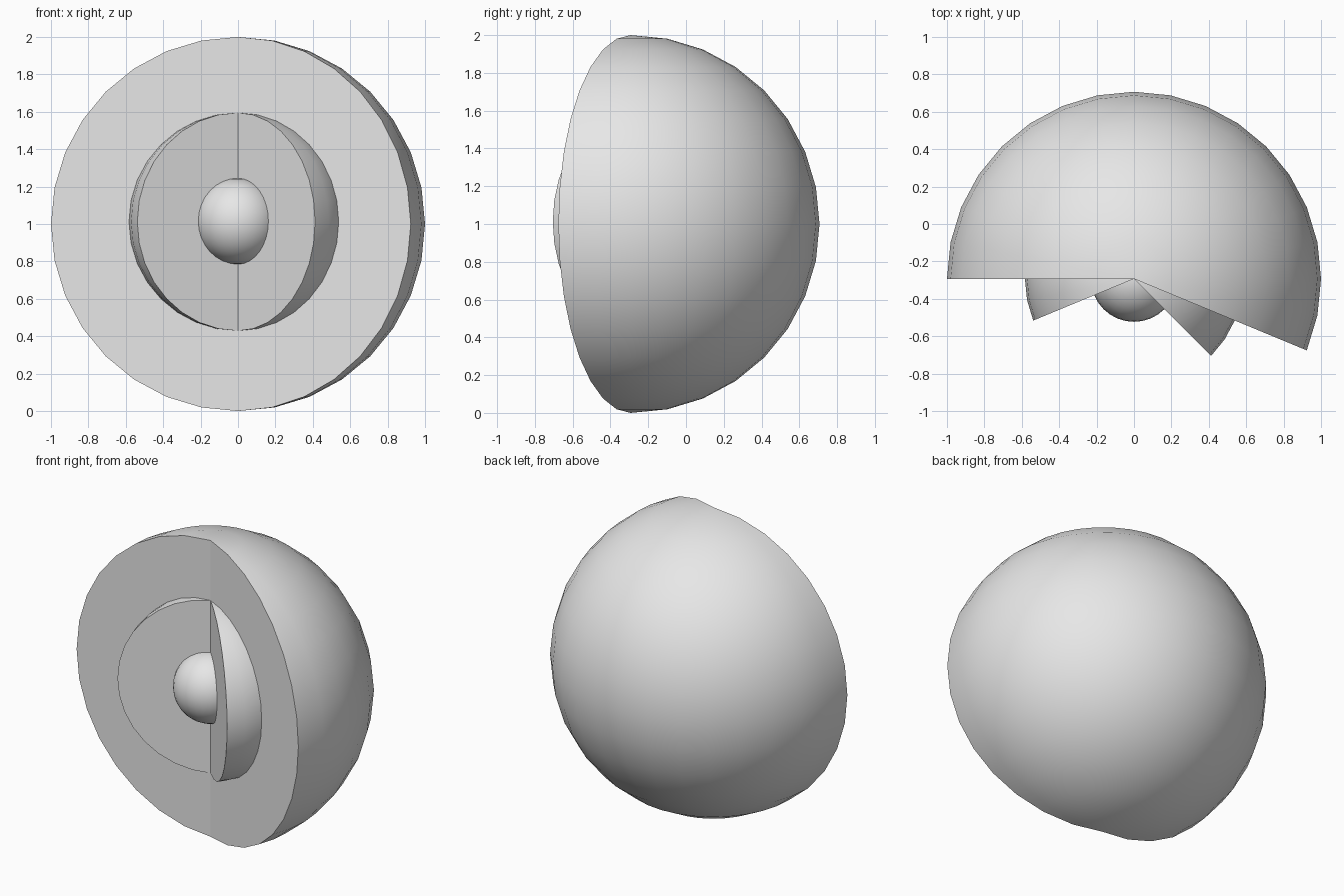
import bpy, bmesh
from math import sin, cos, pi, radians

cube = bpy.data.objects.get("Cube")
if cube:
    bpy.data.objects.remove(cube)

SEGMENTS, RINGS = 32, 16
CENTRE_Y = -0.293

grey = bpy.data.materials.new("light_grey")
grey.use_nodes = True
colour = (0.8, 0.8, 0.8, 1)
grey.diffuse_color = colour
grey.node_tree.nodes["Principled BSDF"].inputs["Base Color"].default_value = colour


def ball_wedge(name, radius, height, start, end):
    """Part of a ball between two angles around z, closed with flat cut faces."""
    bm = bmesh.new()
    north = bm.verts.new((0, 0, radius))
    south = bm.verts.new((0, 0, -radius))
    steps = round((end - start) / 360 * SEGMENTS)
    full = steps == SEGMENTS
    columns = []
    for i in range(steps if full else steps + 1):
        a = radians(start) + 2 * pi * i / SEGMENTS
        ring = [pi * j / RINGS for j in range(1, RINGS)]
        columns.append([north] + [bm.verts.new((radius * sin(t) * cos(a),
                                                radius * sin(t) * sin(a),
                                                radius * cos(t))) for t in ring] + [south])
    # Curved skin
    for i in range(steps):
        a, b = columns[i], columns[(i + 1) % len(columns)]
        for j in range(RINGS):
            corners = dict.fromkeys((a[j], a[j + 1], b[j + 1], b[j]))
            bm.faces.new(list(corners)).smooth = True
    # Flat half-disc cuts meeting at the axis
    if not full:
        for column in (columns[0][::-1], columns[-1]):
            bm.faces.new(column).smooth = False
        bm.edges.get((north, south)).smooth = False
        for face in bm.faces:
            if not face.smooth:
                for edge in face.edges:
                    edge.smooth = False
    bmesh.ops.recalc_face_normals(bm, faces=bm.faces)
    mesh = bpy.data.meshes.new(name)
    bm.to_mesh(mesh)
    bm.free()
    mesh.materials.append(grey)
    obj = bpy.data.objects.new(name, mesh)
    obj.location = (0, CENTRE_Y, height)
    bpy.context.collection.objects.link(obj)
    return obj


# Three nested layers, each cut away less than the one around it
ball_wedge("outer_layer", 1.0, 1.0, -22.5, 180)
ball_wedge("middle_layer", 0.583, 1.012, -45, 202.5)
ball_wedge("inner_core", 0.23, 1.015, 0, 360)
